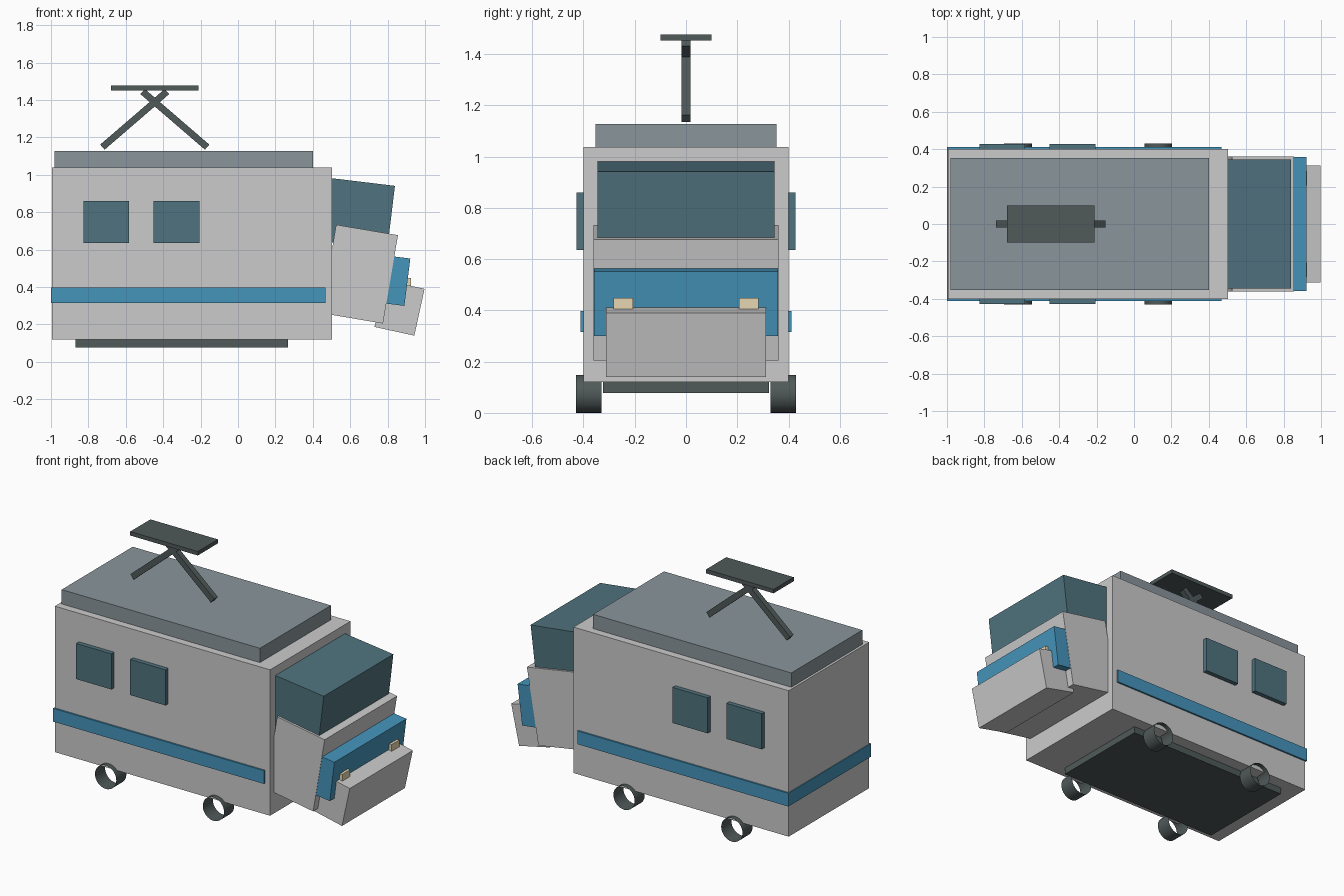
import bpy
from math import radians, atan2, hypot

if "Cube" in bpy.data.objects:
    bpy.data.objects.remove(bpy.data.objects["Cube"])


def paint(name, rgb):
    m = bpy.data.materials.new(name)
    m.diffuse_color = (*rgb, 1)
    m.use_nodes = True
    m.node_tree.nodes["Principled BSDF"].inputs["Base Color"].default_value = m.diffuse_color
    return m


WHITE = paint("body_paint", (0.80, 0.80, 0.80))
SLATE = paint("roof_grey", (0.25, 0.30, 0.33))
DARK = paint("dark_metal", (0.08, 0.10, 0.10))
GLASS = paint("glass", (0.08, 0.17, 0.21))
BLUE = paint("blue_trim", (0.06, 0.30, 0.50))
LAMP = paint("lamp", (0.80, 0.68, 0.45))


def block(name, centre, size, mat, tilt=0.0):
    """Box given by centre and full size, pitched about the y axis."""
    bpy.ops.mesh.primitive_cube_add(size=1, location=centre)
    o = bpy.context.object
    o.name = name
    o.scale = size
    bpy.ops.object.transform_apply(location=False, rotation=False, scale=True)
    o.rotation_euler = (0, tilt, 0)
    o.data.materials.append(mat)
    return o


def span(name, x, y, z, mat):
    """Box given by its extents on each axis."""
    return block(name, [(a + b) / 2 for a, b in (x, y, z)],
                 [b - a for a, b in (x, y, z)], mat)


# main body, roof, underframe and wraparound stripe
span("body", (-0.995, 0.503), (-0.40, 0.40), (0.12, 1.038), WHITE)
span("roof", (-0.98, 0.40), (-0.353, 0.353), (1.03, 1.128), SLATE)
span("underframe", (-0.87, 0.267), (-0.323, 0.323), (0.078, 0.13), DARK)
span("stripe", (-1.0, 0.468), (-0.411, 0.411), (0.315, 0.398), BLUE)

# stepped, tilted nose
block("nose", (0.65, 0.469, 0)[:1] + (0, 0.469), (0.335, 0.72, 0.479), WHITE, 0.168)
block("windscreen", (0.63, 0, 0.795), (0.38, 0.692, 0.34), GLASS, 0.12)
block("nose_band", (0.841, 0, 0.434), (0.13, 0.716, 0.255), BLUE, 0.125)
block("bumper", (0.8635, 0, 0.2885), (0.218, 0.626, 0.256), WHITE, 0.215)

# side windows, headlights and open wheel rims on both sides
for side, s in (("right", -1), ("left", 1)):
    for i, x in enumerate((-0.704, -0.328)):
        block(f"window_{side}_{i}", (x, s * 0.41, 0.747), (0.245, 0.036, 0.224), GLASS)
    block(f"headlight_{side}", (0.905, s * 0.245, 0.424), (0.04, 0.077, 0.05), LAMP)
    for i, x in enumerate((-0.62, 0.13)):
        bpy.ops.mesh.primitive_cylinder_add(
            vertices=32, radius=0.074, depth=0.10, end_fill_type='NOTHING',
            location=(x, s * 0.38, 0.074), rotation=(radians(90), 0, 0))
        wheel = bpy.context.object
        wheel.name = f"wheel_{side}_{i}"
        wheel.data.materials.append(DARK)
        bpy.ops.object.shade_smooth_by_angle()

# roof current collector: crossed arms and contact plate
for i, s in enumerate((-1, 1)):
    x0, z0, x1, z1 = -0.445 + s * 0.28, 1.148, -0.445 - s * 0.065, 1.445
    block(f"collector_arm_{i}", ((x0 + x1) / 2, 0, (z0 + z1) / 2),
          (hypot(x1 - x0, z1 - z0), 0.036, 0.036), DARK, -atan2(z1 - z0, x1 - x0))
span("collector_plate", (-0.68, -0.21), (-0.10, 0.10), (1.452, 1.477), DARK)
